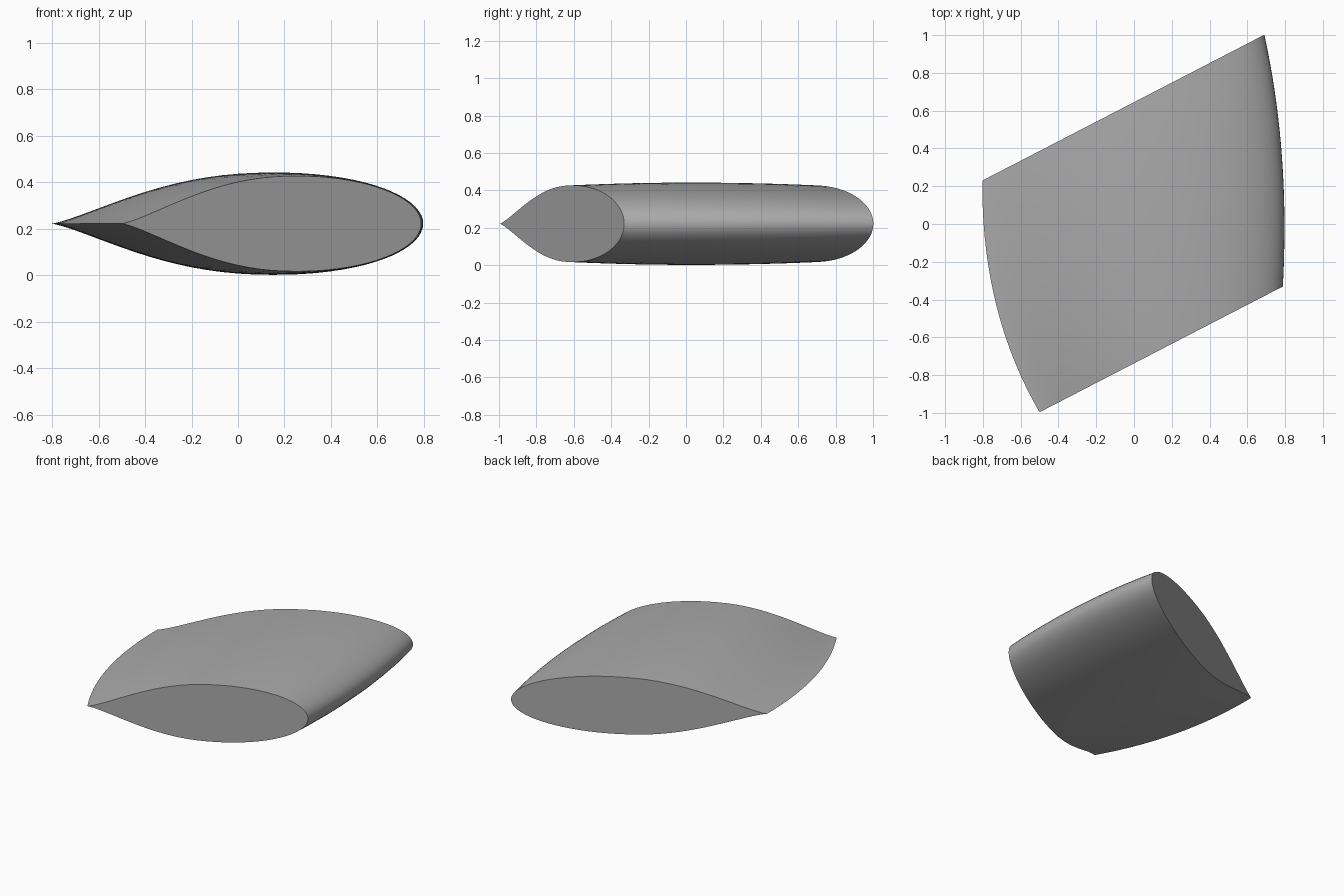
import bpy, bmesh
from math import pi, cos, sin, sqrt, radians

if "Cube" in bpy.data.objects:
    bpy.data.objects.remove(bpy.data.objects["Cube"])

MID_Z, SLOPE = 0.222, 0.517     # chord plane height, slant of the sections
PEAK = 0.59                     # thickest point, as a share of chord from the tail
SECTIONS, STEPS = 32, 40        # spanwise stations, points along each side


def thickness(f):
    """Relative half thickness: hollow tapering tail, elliptical nose."""
    if f < PEAK:
        return 1 - (1 - (f / PEAK) ** 1.3) ** 2.4
    return sqrt(max(0, 1 - ((f - PEAK) / (1 - PEAK)) ** 2))


def section(u):
    """Closed foil outline at span position u, from tail over the top and back."""
    tail = -0.5 - 0.618 * u + 0.315 * u * u
    nose = 0.788 + 0.078 * u - 0.176 * u * u
    half = 0.205 + 0.06 * u * (1 - u)
    offset = -0.738 + 1.383 * u
    points = []
    for i in range(2 * STEPS):
        a = pi * i / STEPS
        f = (1 - cos(a)) / 2
        side = 1 if i <= STEPS else -1
        x = tail + (nose - tail) * f
        points.append((x, offset + SLOPE * x, MID_Z + side * half * thickness(f)))
    return points


# Foil body lofted through slanted sections, closed by flat ends
bm = bmesh.new()
rings = [[bm.verts.new(p) for p in section(k / SECTIONS)] for k in range(SECTIONS + 1)]
for low, high in zip(rings, rings[1:]):
    for i in range(len(low)):
        j = (i + 1) % len(low)
        bm.faces.new((low[i], low[j], high[j], high[i]))
bm.faces.new(rings[0])
bm.faces.new(rings[-1])
bmesh.ops.recalc_face_normals(bm, faces=bm.faces)
mesh = bpy.data.meshes.new("foil_segment")
bm.to_mesh(mesh)
bm.free()

# Plain grey finish
grey = bpy.data.materials.new("plain_grey")
grey.use_nodes = True
colour = (0.4, 0.4, 0.4, 1)
grey.diffuse_color = colour
grey.node_tree.nodes["Principled BSDF"].inputs["Base Color"].default_value = colour
mesh.materials.append(grey)

foil = bpy.data.objects.new("foil_segment", mesh)
bpy.context.collection.objects.link(foil)
bpy.context.view_layer.objects.active = foil
foil.select_set(True)
bpy.ops.object.shade_smooth_by_angle(angle=radians(35))
